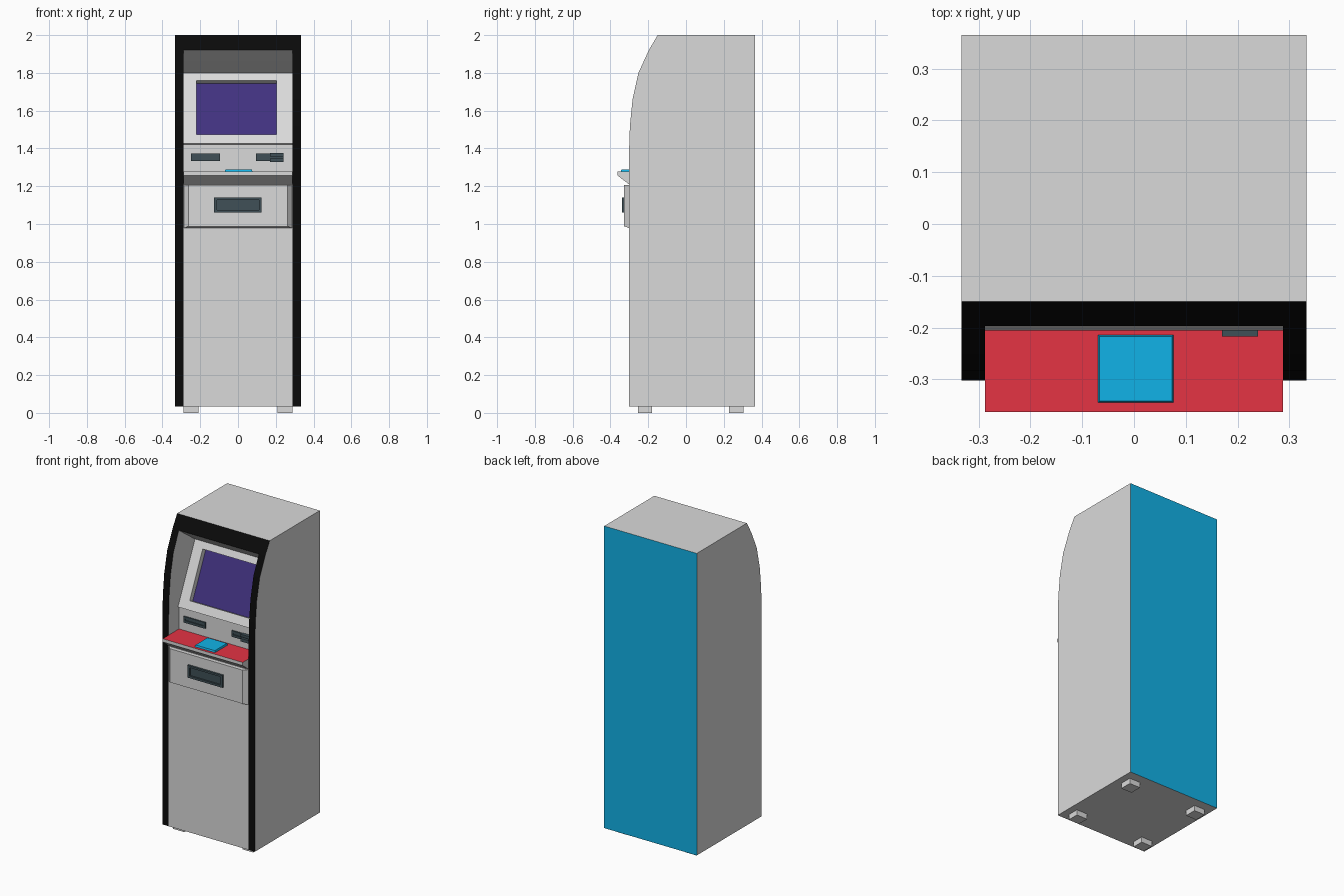
import bpy
import bmesh
from mathutils import Vector

default = bpy.data.objects.get("Cube")
if default:
    bpy.data.objects.remove(default)


def material(name, color):
    m = bpy.data.materials.new(name)
    m.diffuse_color = (*color, 1)
    m.use_nodes = True
    m.node_tree.nodes["Principled BSDF"].inputs["Base Color"].default_value = (*color, 1)
    return m


GREY = material("light grey", (0.7, 0.7, 0.7))
BLACK = material("black", (0.003, 0.003, 0.003))
BLUE = material("blue", (0.006, 0.46, 0.82))
RED = material("red", (0.78, 0.033, 0.057))
PURPLE = material("screen purple", (0.052, 0.031, 0.21))
SLATE = material("dark slate", (0.05, 0.08, 0.095))


def finish(name, bm, mats):
    mesh = bpy.data.meshes.new(name)
    bm.to_mesh(mesh)
    bm.free()
    for m in mats:
        mesh.materials.append(m)
    obj = bpy.data.objects.new(name, mesh)
    bpy.context.collection.objects.link(obj)
    return obj


def prism(profile, x0, x1):
    """Extrude a (y, z) outline along x."""
    bm = bmesh.new()
    face = bm.faces.new([bm.verts.new((x0, y, z)) for y, z in profile])
    ext = bmesh.ops.extrude_face_region(bm, geom=[face])
    verts = [g for g in ext["geom"] if isinstance(g, bmesh.types.BMVert)]
    bmesh.ops.translate(bm, verts=verts, vec=(x1 - x0, 0, 0))
    bmesh.ops.recalc_face_normals(bm, faces=bm.faces)
    bm.normal_update()
    return bm


def box(name, x, y, z, mat):
    bm = prism([(y[0], z[0]), (y[1], z[0]), (y[1], z[1]), (y[0], z[1])], *x)
    return finish(name, bm, [mat])


def recess(bm, face, x, z, depth):
    """Cut a sunken rectangle into a front-facing planar face; return its floor."""
    n, c = face.normal.copy(), face.calc_center_median()
    bmesh.ops.inset_individual(bm, faces=[face], thickness=0.01)
    for v in face.verts:
        px = x[0] if v.co.x < c.x else x[1]
        pz = z[0] if v.co.z < c.z else z[1]
        v.co = (px, c.y - (n.z * (pz - c.z)) / n.y, pz)
    floor = bmesh.ops.extrude_discrete_faces(bm, faces=[face])["faces"][0]
    bmesh.ops.translate(bm, verts=floor.verts, vec=Vector(n) * -depth)
    return floor


def front_face(bm, y=None):
    return min(bm.faces, key=lambda f: f.calc_center_median().y)


FRONT, BACK, BASE, TOP = -0.302, 0.365, 0.035, 2.0
INNER, OUTER = 0.288, 0.333
header = [(-0.197, 1.92), (-0.15, TOP)]
curve = [(FRONT, 1.37), (-0.297, 1.52), (-0.283, 1.66), (-0.252, 1.80)] + header

# Side walls with black front edges and blue back
for side, s in (("left", 1), ("right", -1)):
    bm = prism([(FRONT, BASE)] + curve + [(BACK, TOP), (BACK, BASE)], s * INNER, s * OUTER)
    for f in bm.faces:
        f.material_index = 1 if f.normal.y < -0.1 else 2 if f.normal.y > 0.9 else 0
    finish(side + "_wall", bm, [GREY, BLACK, BLUE])

# Cabinet core: lower door, recessed control wall, leaning screen panel, hood
core = [(FRONT, BASE), (FRONT, 1.21), (-0.195, 1.21), (-0.195, 1.42), (-0.206, 1.425),
        (-0.03, 1.80), (-0.115, 1.86)] + header + [(BACK, TOP), (BACK, BASE)]
bm = prism(core, -INNER, INNER)
panel = None
for f in bm.faces:
    c = f.calc_center_median()
    if f.normal.y > 0.9:
        f.material_index = 2
    elif f.normal.y < -0.1 and c.z > 1.93:
        f.material_index = 1
    elif f.normal.y < -0.5 and 1.5 < c.z < 1.8 and abs(f.normal.x) < 0.1:
        panel = f
screen = recess(bm, panel, (-0.22, 0.205), (1.475, 1.76), 0.035)
screen.material_index = 3
finish("cabinet", bm, [GREY, BLACK, BLUE, PURPLE])

# Shelf with red top
bm = prism([(-0.363, 1.278), (-0.363, 1.257), (FRONT, 1.21), (-0.19, 1.21), (-0.19, 1.278)],
           -INNER, INNER)
for f in bm.faces:
    f.material_index = int(f.normal.z > 0.9)
finish("shelf", bm, [GREY, RED])

# Keypad, tapered slightly towards its top
bm = prism([(-0.346, 1.276), (-0.214, 1.276), (-0.217, 1.289), (-0.342, 1.289)], -0.07, 0.077)
for v in bm.verts:
    if v.co.z > 1.28:
        v.co.x *= 0.95
finish("keypad", bm, [BLUE])

# Dispenser housing with chamfered sides and bottom
bm = prism([(-0.327, 0.988), (-0.30, 0.978), (-0.30, 1.207), (-0.327, 1.207)], -INNER, INNER)
for v in bm.verts:
    if v.co.y < -0.32:
        v.co.x *= 0.91
finish("dispenser_housing", bm, [GREY])

# Dispenser mouth
bm = prism([(-0.34, 1.06), (-0.32, 1.06), (-0.32, 1.14), (-0.34, 1.14)], -0.127, 0.125)
recess(bm, front_face(bm), (-0.112, 0.11), (1.074, 1.128), 0.01)
finish("dispenser_mouth", bm, [SLATE])

# Receipt slot and card reader on the control wall
for name, x in (("receipt_slot", (-0.25, -0.095)), ("card_slot", (0.095, 0.24))):
    bm = prism([(-0.203, 1.333), (-0.19, 1.333), (-0.19, 1.373), (-0.203, 1.373)], *x)
    recess(bm, front_face(bm), (x[0] + 0.01, x[1] - 0.01), (1.348, 1.358), 0.006)
    finish(name, bm, [SLATE])
box("card_reader_upper_lip", (0.17, 0.24), (-0.217, -0.19), (1.358, 1.375), SLATE)
box("card_reader_lower_lip", (0.17, 0.24), (-0.217, -0.19), (1.328, 1.348), SLATE)

# Feet
for side, s in (("left", 1), ("right", -1)):
    for end, y in (("front", (-0.255, -0.18)), ("back", (0.227, 0.305))):
        box(f"{end}_{side}_foot", (s * 0.21, s * 0.288), y, (0, BASE), GREY)
